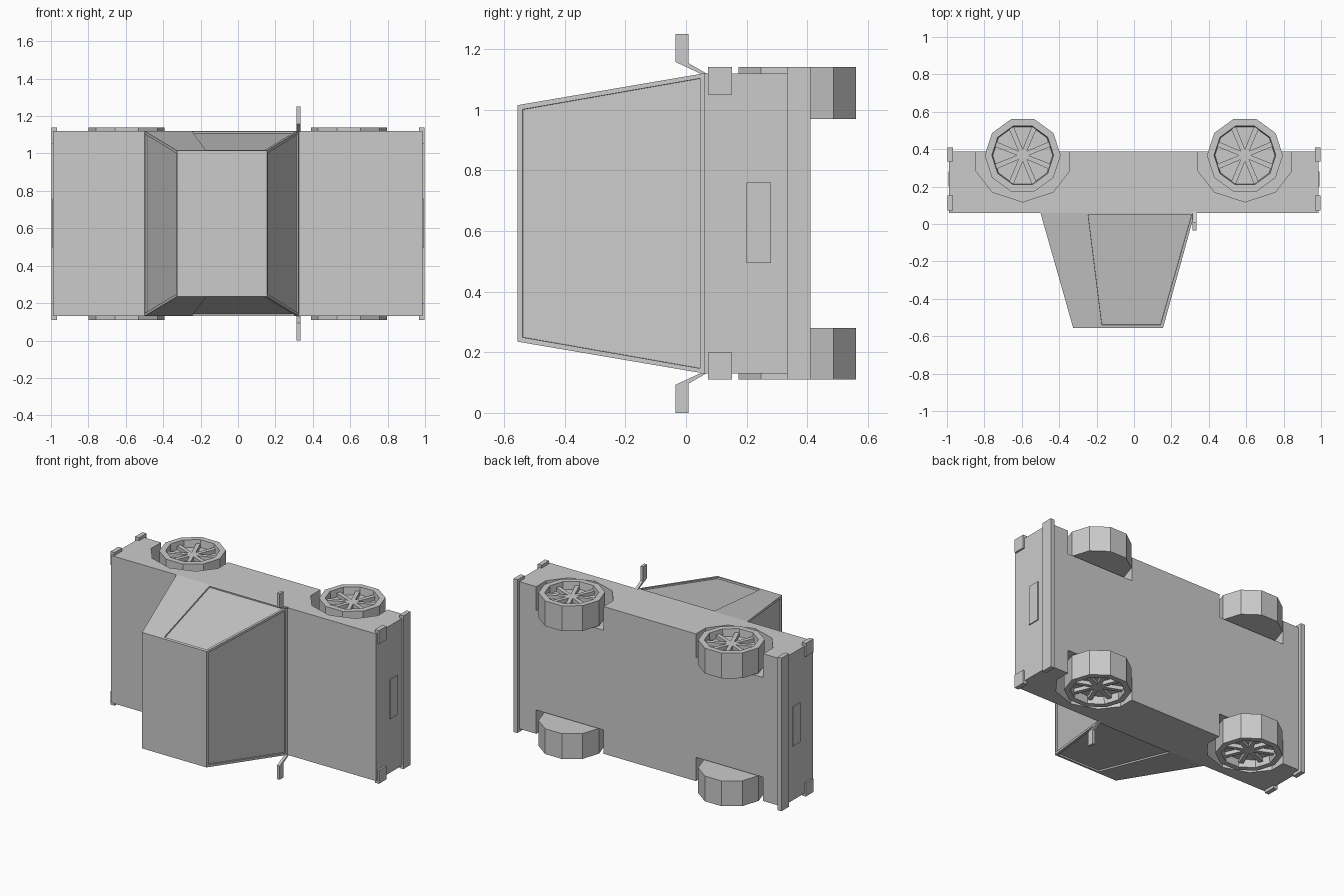
import bpy, bmesh, math
from mathutils import Vector

if "Cube" in bpy.data.objects:
    bpy.data.objects.remove(bpy.data.objects["Cube"])

MID = 0.625  # the car lies on its side: z is its width, -y is towards its roof


def finish(name, bm):
    bmesh.ops.recalc_face_normals(bm, faces=bm.faces)
    me = bpy.data.meshes.new(name)
    bm.to_mesh(me)
    bm.free()
    ob = bpy.data.objects.new(name, me)
    bpy.context.collection.objects.link(ob)
    return ob


def box(name, x0, x1, y0, y1, z0, z1):
    bm = bmesh.new()
    bmesh.ops.create_cube(bm, size=1)
    for v in bm.verts:
        v.co = ((x0 + x1) / 2 + v.co.x * (x1 - x0),
                (y0 + y1) / 2 + v.co.y * (y1 - y0),
                (z0 + z1) / 2 + v.co.z * (z1 - z0))
    return finish(name, bm)


def prism(name, pts, step):
    """Extrude a closed outline of 3D points along step."""
    bm = bmesh.new()
    f = bm.faces.new([bm.verts.new(p) for p in pts])
    ext = bmesh.ops.extrude_face_region(bm, geom=[f])
    bmesh.ops.translate(bm, vec=step, verts=[v for v in ext['geom'] if isinstance(v, bmesh.types.BMVert)])
    if not any(len(fc.verts) == len(pts) and fc.calc_center_median().length >= 0 and fc is f for fc in bm.faces):
        bm.faces.new([bm.verts[i] for i in range(len(pts))])
    return finish(name, bm)


def side(z, s):
    return MID + s * z


# Body with wheel arches cut out of both flanks
body = box("body", -0.988, 0.986, 0.06, 0.388, 0.13, 1.12)
ARCH = [(-0.25, 0.45), (-0.25, 0.283), (-0.163, 0.171), (0, 0.118),
        (0.163, 0.171), (0.25, 0.283), (0.25, 0.45)]
for cx in (-0.595, 0.593):
    for s in (-1, 1):
        cutter = prism("arch_cutter", [(cx + x, y, side(0.335, s)) for x, y in ARCH], (0, 0, 0.3 * s))
        cutter.hide_render = True
        cutter.hide_viewport = True
        m = body.modifiers.new("arch", 'BOOLEAN')
        m.operation = 'DIFFERENCE'
        m.solver = 'EXACT'
        m.object = cutter

# Cabin: tapered block with recessed windows
bm = bmesh.new()
low = [bm.verts.new((x, 0.06, z)) for x, z in ((-0.5, 0.13), (0.325, 0.13), (0.325, 1.12), (-0.5, 1.12))]
top = [bm.verts.new((x, -0.556, z)) for x, z in ((-0.325, 0.235), (0.155, 0.235), (0.155, 1.015), (-0.325, 1.015))]
bm.faces.new(low)
bm.faces.new(top)
walls = [bm.faces.new((low[i], low[(i + 1) % 4], top[(i + 1) % 4], top[i])) for i in range(4)]
bmesh.ops.recalc_face_normals(bm, faces=bm.faces)
for i, f in enumerate(walls):
    bmesh.ops.inset_region(bm, faces=[f], thickness=0.022)
    if i in (0, 2):  # side windows stop short of the rear pillar
        for v in f.verts:
            if v.co.x < -0.2:
                v.co.x = -0.245 if v.co.y > -0.2 else -0.172
    bmesh.ops.inset_region(bm, faces=[f], thickness=0.0005, depth=-0.01)
finish("cabin", bm)

# Bumpers, lights and number plates at both ends
for e, end in ((1, "front"), (-1, "rear")):
    a, b = sorted((0.968 * e, 0.998 * e))
    box(end + "_bumper", a, b, 0.333, 0.41, 0.11, 1.14)
    for s in (-1, 1):
        z0, z1 = sorted((side(0.425, s), side(0.515, s)))
        box(end + "_light", a, b, 0.072, 0.152, z0, z1)
    p, q = sorted((0.975 * e, 0.993 * e))
    box(end + "_plate", p, q, 0.2, 0.28, 0.495, 0.76)


def wheel(cx, cy, s):
    """Ten-sided tyre with a dished, spoked rim."""
    bm = bmesh.new()
    rings = []
    for r, z in ((0.203, 0.345), (0.203, 0.515), (0.165, 0.515), (0.16, 0.465)):
        rings.append([bm.verts.new((cx + r * math.cos(k * math.pi / 5),
                                    cy + r * math.sin(k * math.pi / 5), side(z, s))) for k in range(10)])
    for ra, rb in zip(rings, rings[1:]):
        for k in range(10):
            bm.faces.new((ra[k], ra[(k + 1) % 10], rb[(k + 1) % 10], rb[k]))
    bm.faces.new(rings[0])
    bm.faces.new(rings[-1])
    finish("wheel", bm)
    for k in range(8):
        a = math.pi / 8 + k * math.pi / 4
        u, w = Vector((math.cos(a), math.sin(a), 0)), Vector((-math.sin(a), math.cos(a), 0))
        c = Vector((cx, cy, side(0.46, s)))
        prism("spoke", [c - w * 0.012, c + u * 0.16 - w * 0.014, c + u * 0.16 + w * 0.014, c + w * 0.012],
              (0, 0, 0.03 * s))


for cx in (-0.595, 0.593):
    for s in (-1, 1):
        wheel(cx, 0.367, s)

# Wing mirrors on angled arms
MIRROR = [(-0.034, 0.625), (0.009, 0.625), (0.009, 0.528), (0.07, 0.493), (0.05, 0.493), (-0.034, 0.532)]
for s in (-1, 1):
    prism("wing_mirror", [(0.314, y, side(z, s)) for y, z in MIRROR], (0.019, 0, 0))
